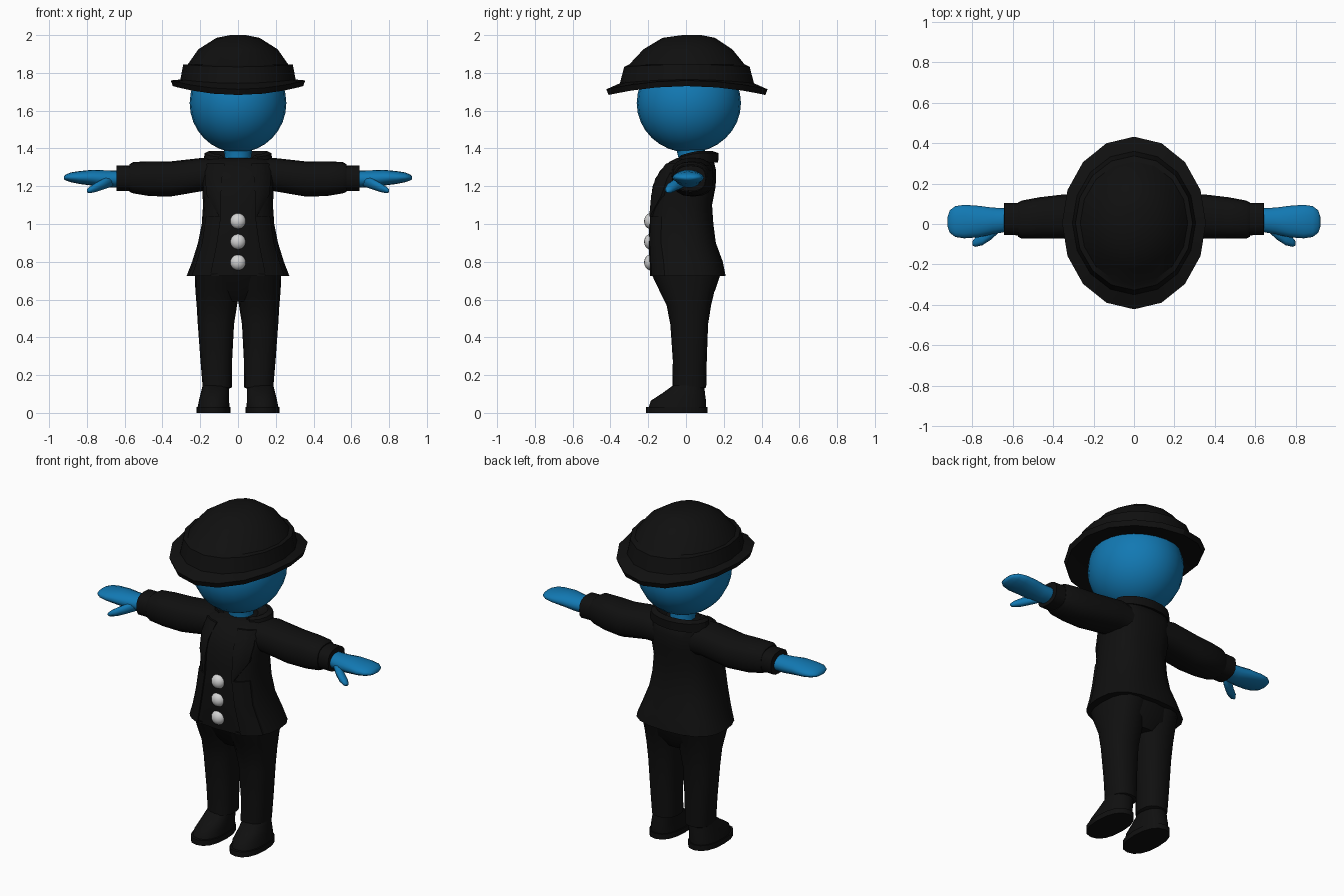
import bpy, bmesh, math


def material(name, rgb):
    m = bpy.data.materials.new(name)
    m.diffuse_color = (*rgb, 1)
    return m


BLACK = material("black_cloth", (0.005, 0.005, 0.005))
BLUE = material("blue_skin", (0.006, 0.19, 0.45))
WHITE = material("white_button", (0.65, 0.65, 0.65))


def finish(name, bm, mat, angle=40):
    bmesh.ops.recalc_face_normals(bm, faces=bm.faces[:])
    me = bpy.data.meshes.new(name)
    bm.to_mesh(me)
    bm.free()
    me.materials.append(mat)
    ob = bpy.data.objects.new(name, me)
    bpy.context.collection.objects.link(ob)
    bpy.ops.object.select_all(action='DESELECT')
    ob.select_set(True)
    bpy.context.view_layer.objects.active = ob
    bpy.ops.object.shade_smooth_by_angle(angle=math.radians(angle))
    return ob


def power(c, p):
    return math.copysign(abs(c) ** (2 / p), c)


def loft(name, rings, mat, axis='z', n=16, p=2.0, side=1, angle=40):
    """Rings are (cx, cy, cz, radius_u, radius_v, optional droop at front and back)."""
    bm = bmesh.new()
    loops = []
    for cx, cy, cz, ru, rv, *droop in rings:
        loop = []
        for i in range(n):
            a = 2 * math.pi * i / n
            u, v = ru * power(math.cos(a), p), rv * power(math.sin(a), p)
            if axis == 'z':
                d = droop[0] * math.sin(a) ** 2 if droop else 0
                co = (cx + u, cy + v, cz - d)
            else:
                co = (cx, cy + u, cz + v)
            loop.append(bm.verts.new((co[0] * side, co[1], co[2])))
        loops.append(loop)
    for a, b in zip(loops, loops[1:]):
        for i in range(n):
            j = (i + 1) % n
            bm.faces.new((a[i], a[j], b[j], b[i]))
    bm.faces.new(loops[0])
    bm.faces.new(loops[-1])
    return finish(name, bm, mat, angle)


def sphere(name, loc, size, mat, u, v):
    bm = bmesh.new()
    bmesh.ops.create_uvsphere(bm, u_segments=u, v_segments=v, radius=1)
    for w in bm.verts:
        w.co = [c + s * q for c, s, q in zip(loc, size, w.co)]
    return finish(name, bm, mat, 60)


# Head and neck
sphere("head", (0, 0.015, 1.64), (0.256, 0.276, 0.262), BLUE, 24, 16)
loft("neck", [(0, 0.03, 1.28, 0.085, 0.08), (0, 0.03, 1.35, 0.07, 0.07),
              (0, 0.02, 1.43, 0.08, 0.08)], BLUE)

# Hat: drooping brim, band and dome
loft("hat", [(0, 0.005, 1.735, 0.25, 0.275, 0.02), (0, 0.005, 1.73, 0.345, 0.415, 0.047),
             (0, 0.005, 1.76, 0.356, 0.427, 0.047), (0, 0.005, 1.765, 0.305, 0.355, 0.02),
             (0, 0.005, 1.845, 0.29, 0.332, 0.013), (0, 0.005, 1.845, 0.266, 0.305, 0.0),
             (0, 0.01, 1.925, 0.21, 0.235, 0), (0, 0.015, 1.985, 0.115, 0.14, 0),
             (0, 0.03, 2.0, 0.04, 0.05, 0)], BLACK, angle=25)

# Coat body
P = 2.6
COAT = [(0, 0.01, 0.725, 0.272, 0.2), (0, 0.0, 0.80, 0.243, 0.195),
        (0, -0.02, 0.90, 0.212, 0.178), (0, -0.025, 1.0, 0.192, 0.17),
        (0, -0.025, 1.1, 0.185, 0.163), (0, -0.01, 1.2, 0.19, 0.167),
        (0, 0.01, 1.28, 0.195, 0.15), (0, 0.03, 1.33, 0.18, 0.118),
        (0, 0.04, 1.35, 0.13, 0.085)]
loft("coat_body", COAT, BLACK, n=20, p=P)


def coat_front(x, z):
    for a, b in zip(COAT, COAT[1:]):
        if a[2] <= z <= b[2]:
            t = (z - a[2]) / (b[2] - a[2])
            cy, rx, ry = (a[k] + t * (b[k] - a[k]) for k in (1, 3, 4))
            return cy - ry * max(0, 1 - abs(x / rx) ** P) ** (1 / P)


def coat_strip(name, rows, side, out):
    """Thin panel following the coat front; rows are (z, inner x, outer x)."""
    bm = bmesh.new()
    grid = []
    for z, x0, x1 in rows:
        xs = [x0 + (x1 - x0) * k / 4 for k in range(5)]
        grid.append([[bm.verts.new((x * side, coat_front(x, z) - o, z)) for x in xs]
                     for o in (out, -0.01)])
    for a, b in zip(grid, grid[1:]):
        for s in (0, 1):
            for k in range(4):
                bm.faces.new((a[s][k], a[s][k + 1], b[s][k + 1], b[s][k]))
        for k in (0, 4):
            bm.faces.new((a[0][k], b[0][k], b[1][k], a[1][k]))
    for g in (grid[0], grid[-1]):
        for k in range(4):
            bm.faces.new((g[0][k], g[0][k + 1], g[1][k + 1], g[1][k]))
    finish(name, bm, BLACK, 30)


# Collar: folded band around the neck, open at the front
bm = bmesh.new()
rows = []
for i in range(15):
    a = math.radians(-55 + 290 * i / 14)
    c, s = math.cos(a), math.sin(a)
    drop = 0.025 * max(0, -s)
    rows.append([bm.verts.new(q) for q in (
        (0.185 * c, 0.055 + 0.115 * s, 1.325 - drop),
        (0.178 * c, 0.058 + 0.115 * s, 1.375 - drop),
        (0.155 * c, 0.05 + 0.09 * s, 1.386 - drop),
        (0.085 * c, 0.035 + 0.08 * s, 1.345 - drop))])
for a, b in zip(rows, rows[1:]):
    for k in range(4):
        j = (k + 1) % 4
        bm.faces.new((a[k], a[j], b[j], b[k]))
bm.faces.new(rows[0])
bm.faces.new(rows[-1])
finish("collar", bm, BLACK, 30)

# Buttons
for i, z in enumerate((1.015, 0.906, 0.797)):
    sphere(f"button_{i + 1}", (0, -0.186, z), (0.042, 0.036, 0.042), WHITE, 16, 10)

# Hips joining the legs
loft("hips", [(0, 0.015, 0.59, 0.12, 0.10), (0, 0.01, 0.65, 0.21, 0.145),
              (0, 0.0, 0.74, 0.225, 0.185)], BLACK, p=2.5)

for side, tag in ((1, "left"), (-1, "right")):
    # Lapel and coat front edge
    coat_strip(f"lapel_{tag}", [(1.32, 0.07, 0.165), (1.24, 0.085, 0.175),
                                (1.15, 0.09, 0.165), (1.04, 0.09, 0.10)], side, 0.012)
    coat_strip(f"coat_edge_{tag}", [(1.04, 0.09, 0.17), (0.9, 0.11, 0.19),
                                    (0.8, 0.13, 0.22), (0.726, 0.145, 0.245)], side, 0.008)
    # Sleeve and cuff
    loft(f"sleeve_{tag}", [(0.10, 0.03, 1.255, 0.11, 0.085), (0.19, 0.035, 1.262, 0.112, 0.088),
                           (0.36, 0.037, 1.238, 0.108, 0.093), (0.47, 0.03, 1.24, 0.102, 0.092),
                           (0.555, 0.022, 1.245, 0.094, 0.083), (0.575, 0.022, 1.243, 0.084, 0.073)],
         BLACK, 'x', p=2.5, side=side)
    loft(f"cuff_{tag}", [(0.56, 0.024, 1.243, 0.08, 0.068), (0.642, 0.025, 1.242, 0.08, 0.067),
                         (0.644, 0.025, 1.242, 0.06, 0.05)], BLACK, 'x', p=2.6, side=side)
    # Mitten hand and thumb
    loft(f"hand_{tag}", [(0.63, 0.02, 1.238, 0.058, 0.045), (0.70, 0.015, 1.238, 0.066, 0.046),
                         (0.77, 0.012, 1.245, 0.078, 0.042), (0.84, 0.012, 1.246, 0.083, 0.034),
                         (0.885, 0.012, 1.247, 0.076, 0.026), (0.912, 0.012, 1.246, 0.055, 0.016),
                         (0.922, 0.012, 1.244, 0.025, 0.007)], BLUE, 'x', side=side, angle=60)
    loft(f"thumb_{tag}", [(0.66, -0.005, 1.23, 0.03, 0.03), (0.71, -0.045, 1.212, 0.034, 0.03),
                          (0.75, -0.075, 1.195, 0.03, 0.026), (0.785, -0.09, 1.18, 0.023, 0.018),
                          (0.80, -0.096, 1.175, 0.01, 0.008)], BLUE, 'x', n=10, side=side, angle=60)
    # Trouser leg
    loft(f"leg_{tag}", [(0.11, 0.0, 0.74, 0.118, 0.185), (0.11, 0.005, 0.65, 0.116, 0.147),
                        (0.112, 0.015, 0.57, 0.107, 0.118), (0.117, 0.017, 0.47, 0.096, 0.10),
                        (0.115, 0.02, 0.28, 0.084, 0.09), (0.11, 0.018, 0.135, 0.077, 0.089),
                        (0.112, 0.018, 0.125, 0.06, 0.07)], BLACK, p=2.4, side=side)
    # Shoe and sole
    loft(f"shoe_{tag}", [(0.13, -0.047, 0.025, 0.085, 0.152), (0.127, -0.04, 0.065, 0.08, 0.146),
                         (0.122, -0.012, 0.105, 0.075, 0.112), (0.117, 0.014, 0.145, 0.07, 0.083)],
         BLACK, p=2.3, side=side)
    loft(f"sole_{tag}", [(0.13, -0.05, 0.0, 0.09, 0.163), (0.13, -0.05, 0.032, 0.09, 0.163)],
         BLACK, p=2.3, side=side)
